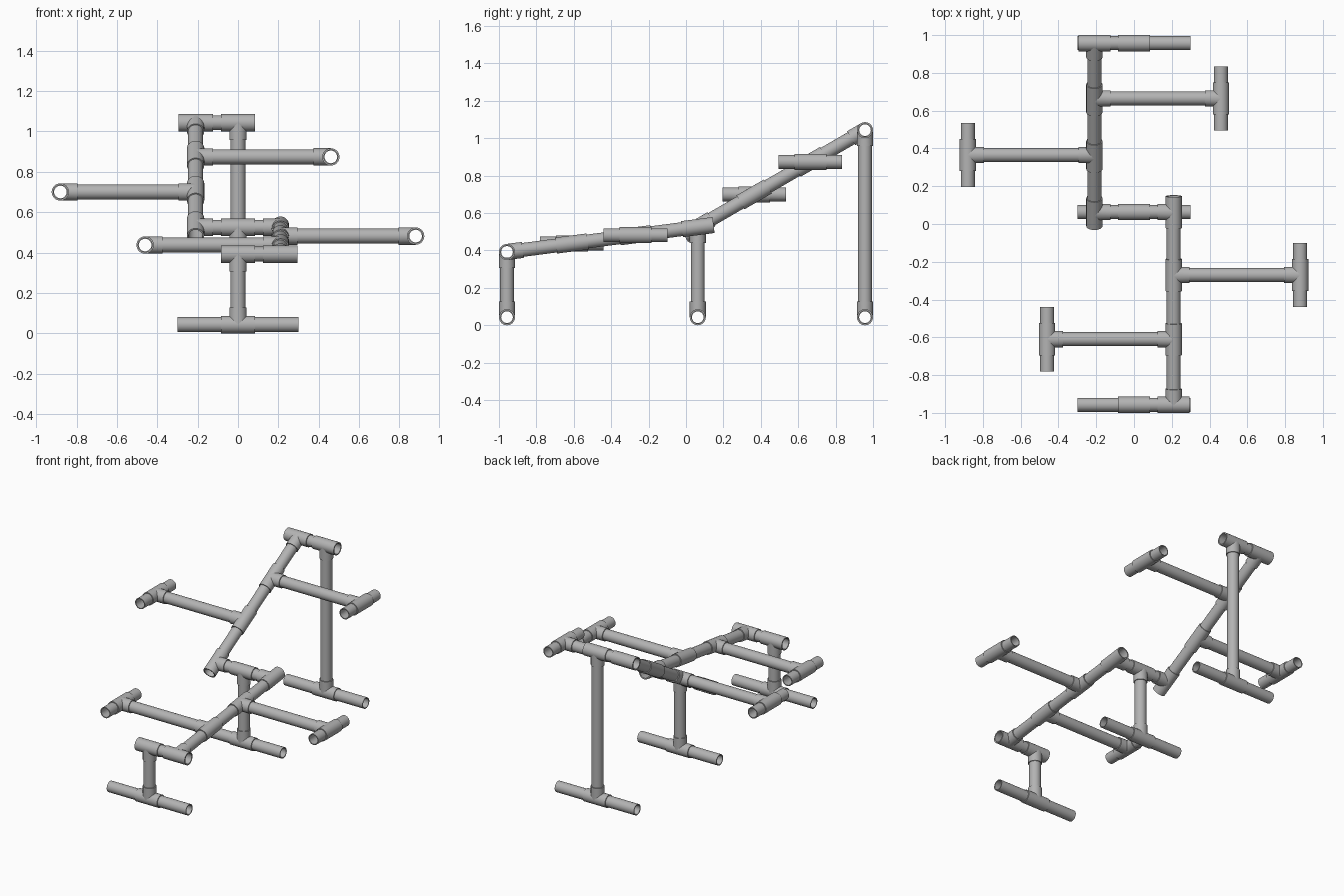
import bpy, bmesh, math
from mathutils import Vector

cube = bpy.data.objects.get("Cube")
if cube:
    bpy.data.objects.remove(cube)

SIDES = 32
FIT, FIT_IN = 0.043, 0.035      # fitting radii
PIPE, PIPE_IN = 0.037, 0.031    # pipe radii
HALF = 0.085                    # fitting centre to collar rim
SOCKET = 0.055                  # fitting centre to inserted pipe end
X, Y, Z = Vector((1, 0, 0)), Vector((0, 1, 0)), Vector((0, 0, 1))

grey = bpy.data.materials.new("pipe grey")
grey.use_nodes = True
COLOUR = (0.45, 0.45, 0.45, 1)
grey.diffuse_color = COLOUR
grey.node_tree.nodes["Principled BSDF"].inputs["Base Color"].default_value = COLOUR


def add_tube(bm, a, b, outer, inner, run=None):
    """Open hollow tube; with a run axis its first end is cut as a saddle."""
    axis = (b - a).normalized()
    u = run if run else axis.orthogonal().normalized()
    v = axis.cross(u)

    def ring(centre, radius, saddle):
        verts = []
        for i in range(SIDES):
            t = math.tau * i / SIDES
            off = radius * math.sin(t)
            p = centre + u * radius * math.cos(t) + v * off
            if saddle:
                p += axis * math.sqrt(max(0, radius ** 2 - off ** 2))
            verts.append(bm.verts.new(p))
        return verts

    loops = [ring(a, outer, run), ring(b, outer, None),
             ring(b, inner, None), ring(a, inner, run)]
    for k in range(4):
        p, q = loops[k], loops[(k + 1) % 4]
        for i in range(SIDES):
            j = (i + 1) % SIDES
            bm.faces.new((p[i], p[j], q[j], q[i]))


def finish(bm, name):
    bmesh.ops.recalc_face_normals(bm, faces=bm.faces)
    mesh = bpy.data.meshes.new(name)
    bm.to_mesh(mesh)
    bm.free()
    mesh.materials.append(grey)
    obj = bpy.data.objects.new(name, mesh)
    bpy.context.collection.objects.link(obj)
    bpy.ops.object.select_all(action='DESELECT')
    obj.select_set(True)
    bpy.context.view_layer.objects.active = obj
    bpy.ops.object.shade_smooth_by_angle(angle=math.radians(35))


def tee(name, centre, run, branch):
    bm = bmesh.new()
    add_tube(bm, centre - run * HALF, centre + run * HALF, FIT, FIT_IN)
    add_tube(bm, centre, centre + branch * HALF, FIT, FIT_IN, run)
    finish(bm, name)


def pipe(name, a, b, free_end=False):
    """Pipe between two fitting centres, or from a fitting to a free end."""
    d = (b - a).normalized() * SOCKET
    bm = bmesh.new()
    add_tube(bm, a + d, b if free_end else b - d, PIPE, PIPE_IN)
    finish(bm, name)


def double_stub(name, centre, axis, reach):
    for label, s in (("a", 1), ("b", -1)):
        pipe(f"{name}_{label}", centre, centre + axis * s * reach, True)


# Three stands: foot, post and the tee on top of the post
tops = {"front": Vector((0, -0.957, 0.392)),
        "middle": Vector((0, 0.063, 0.525)),
        "back": Vector((0, 0.957, 1.043))}
for name, top in tops.items():
    foot = Vector((0, top.y, FIT))
    tee(name + "_foot_tee", foot, X, Z)
    double_stub(name + "_foot", foot, X, 0.3)
    pipe(name + "_post", foot, top)
    tee(name + "_post_tee", top, X, -Z)


# Sloped beams, each carrying two side arms with end handles
def beam(name, side, outer_top, arms):
    off = X * side * 0.21
    mid, end = tops["middle"] + off, tops[outer_top] + off
    run = (end - mid).normalized()
    tee(name + "_middle_tee", mid, run, -X * side)
    tee(name + "_end_tee", end, X, -run)
    pipe(name + "_middle_crossbar", tops["middle"], mid)
    pipe(name + "_end_crossbar", tops[outer_top], end)
    joint = mid
    for label, y, direction in arms:
        base = mid + run * ((y - mid.y) / run.y)
        tip = base + X * direction * 0.67
        part = f"{name}_{label}"
        pipe(part + "_beam", joint, base)
        tee(part + "_beam_tee", base, run, X * direction)
        pipe(part + "_arm", base, tip)
        tee(part + "_handle_tee", tip, Y, -X * direction)
        double_stub(part + "_handle", tip, Y, 0.17)
        joint = base
    pipe(name + "_end_beam", joint, end)


beam("front", 1, "front", [("left", -0.27, 1), ("right", -0.61, -1)])
beam("back", -1, "back", [("right", 0.365, -1), ("left", 0.665, 1)])
